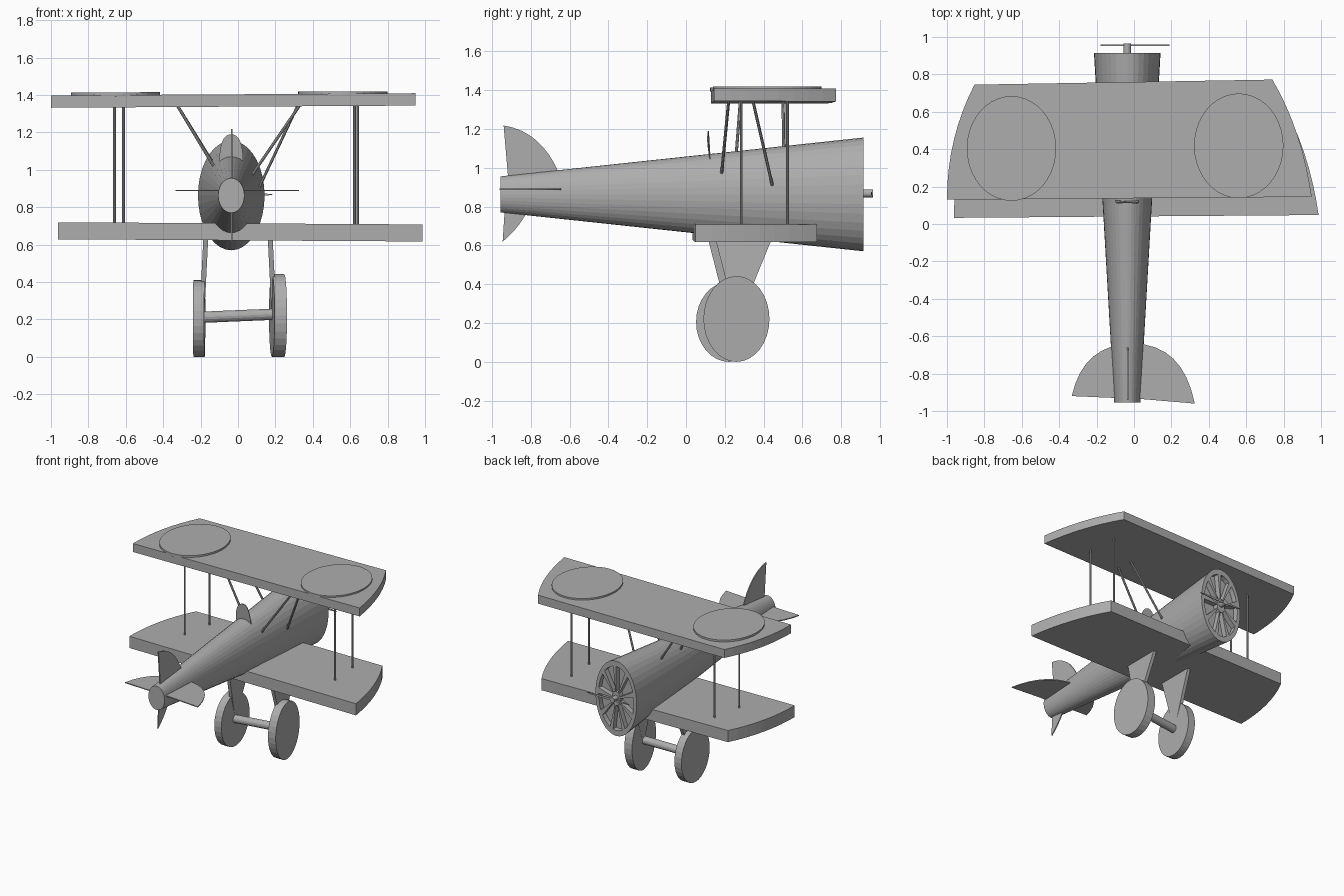
import bpy, bmesh, math
from mathutils import Vector, Matrix

cube = bpy.data.objects.get("Cube")
if cube:
    bpy.data.objects.remove(cube, do_unlink=True)

grey = bpy.data.materials.new("plain_grey")
grey.use_nodes = True
COLOUR = (0.42, 0.42, 0.42, 1)
grey.diffuse_color = COLOUR
grey.node_tree.nodes["Principled BSDF"].inputs["Base Color"].default_value = COLOUR


def finish(name, bm):
    bmesh.ops.recalc_face_normals(bm, faces=bm.faces)
    mesh = bpy.data.meshes.new(name)
    bm.to_mesh(mesh)
    bm.free()
    mesh.materials.append(grey)
    ob = bpy.data.objects.new(name, mesh)
    bpy.context.collection.objects.link(ob)
    return ob


def prism(name, outline, place, near, far):
    """Extrude a flat outline; place(u, v, depth) gives the 3D point."""
    bm = bmesh.new()
    a = [bm.verts.new(place(u, v, near)) for u, v in outline]
    b = [bm.verts.new(place(u, v, far)) for u, v in outline]
    bm.faces.new(a)
    bm.faces.new(b[::-1])
    n = len(a)
    for i in range(n):
        j = (i + 1) % n
        bm.faces.new((a[i], b[i], b[j], a[j]))
    return finish(name, bm)


def bend(p0, p1, p2, steps=8):
    """Points on a quadratic curve."""
    p0, p1, p2 = Vector(p0), Vector(p1), Vector(p2)
    return [tuple(p0 * (1 - t) ** 2 + p1 * 2 * t * (1 - t) + p2 * t * t)
            for t in (i / steps for i in range(steps + 1))]


def oval(cu, cv, ru, rv, n=32):
    return [(cu + ru * math.cos(math.tau * i / n), cv + rv * math.sin(math.tau * i / n))
            for i in range(n)]


def rod(name, start, end, radius=0.007, sides=8):
    a, b = Vector(start), Vector(end)
    bm = bmesh.new()
    turn = (b - a).to_track_quat('Z', 'Y').to_matrix().to_4x4()
    bmesh.ops.create_cone(bm, cap_ends=True, segments=sides, radius1=radius, radius2=radius,
                          depth=(b - a).length, matrix=Matrix.Translation((a + b) / 2) @ turn)
    return finish(name, bm)


def flat(slope):
    return lambda u, v, d: (u, v, d + slope * u)


def side(u, v, d):
    return (d, u, v)


# Fuselage: tapered oval tube with a spoked, recessed nose
SEG, CX, CZ = 36, -0.036, 0.863
bm = bmesh.new()


def ring(y, rx, rz):
    return [bm.verts.new((x, y, z)) for x, z in oval(CX, CZ, rx, rz, SEG)]


def bridge(a, b):
    return [bm.faces.new((a[i], a[(i + 1) % SEG], b[(i + 1) % SEG], b[i])) for i in range(SEG)]


NOSE = 0.915
tail = ring(-0.955, 0.07, 0.093)
rim = ring(NOSE, 0.178, 0.293)
lip = ring(NOSE, 0.152, 0.25)
boss = ring(NOSE, 0.034, 0.055)
bm.faces.new(tail)
bm.faces.new(boss)
bridge(tail, rim)
bridge(rim, lip)
openings = [f for i, f in enumerate(bridge(lip, boss)) if i % 4]
cut = bmesh.ops.extrude_face_region(bm, geom=openings)
bmesh.ops.translate(bm, vec=(0, -0.04, 0),
                    verts=[g for g in cut["geom"] if isinstance(g, bmesh.types.BMVert)])
bmesh.ops.delete(bm, geom=[f for f in openings if f.is_valid], context='FACES_ONLY')
finish("fuselage", bm)

# Propeller
rod("propeller_hub", (CX, 0.9, 0.868), (CX, 0.965, 0.868), 0.02, 16)
prism("propeller_blade", oval(0.005, 0.868, 0.185, 0.008, 16),
      lambda u, v, d: (u, d, v), 0.953, 0.959)

# Wings
upper = (bend((-0.853, 0.745), (-1.0, 0.46), (-1.0, 0.13))
         + bend((0.95, 0.145), (0.9, 0.5), (0.74, 0.772)))
lower = [(x + 0.037, y - 0.097) for x, y in upper]
prism("upper_wing", upper, flat(0.006), 1.338, 1.404)
prism("lower_wing", lower, flat(-0.006), 0.623, 0.714)

# Raised round panels on the upper wing
for name, cx, cy in (("right", -0.655, 0.404), ("left", 0.56, 0.418)):
    prism(name + "_wing_disc", oval(cx, cy, 0.239, 0.28, 40), flat(0.004), 1.395, 1.417)

# Upright struts between the wings
for name, x, y in (("right_rear", -0.66, 0.285), ("right_front", -0.612, 0.52),
                   ("left_rear", 0.64, 0.285), ("left_front", 0.623, 0.523)):
    rod(name + "_wing_strut", (x, y, 0.7), (x, y, 1.35))

# Slanted struts from the fuselage to the upper wing
for name, top, foot in (
        ("left_rear", (0.33, 0.22, 1.345), (0.07, 0.183, 0.965)),
        ("left_front", (0.32, 0.345, 1.345), (0.115, 0.445, 0.91)),
        ("right_rear", (-0.325, 0.28, 1.345), (-0.13, 0.255, 1.02)),
        ("right_front", (-0.325, 0.5, 1.345), (-0.13, 0.505, 1.03))):
    rod(name + "_body_strut", top, foot, 0.008)

# Windscreen: thin bowed plate
screen = bend((-0.1, 1.04), (-0.1, 1.19), (-0.036, 1.19)) \
    + bend((-0.036, 1.19), (0.028, 1.19), (0.028, 1.04))[1:]
prism("windscreen", screen,
      lambda u, v, d: (u, d - 0.2 * (v - 1.06) - 5 * (u - CX) ** 2, v), 0.139, 0.144)

# Tail surfaces
plane = (bend((-0.333, -0.92), (-0.27, -0.64), (-0.005, -0.64))
         + bend((-0.005, -0.64), (0.26, -0.64), (0.325, -0.96))[1:] + [(0.03, -0.935), (-0.1, -0.93)])
prism("tailplane", plane, flat(0), 0.886, 0.893)
fin = bend((-0.94, 1.218), (-0.75, 1.19), (-0.655, 0.975)) + [(-0.67, 0.87), (-0.91, 0.87)]
prism("tail_fin", fin, side, -0.037, -0.029)
keel = bend((-0.945, 0.62), (-0.87, 0.68), (-0.82, 0.77)) + [(-0.81, 0.85), (-0.93, 0.85)]
prism("lower_fin", keel, side, -0.037, -0.029)

# Landing gear: wheels, tapered legs and axle
for name, x, y, rz, half, yaw in (("left", 0.214, 0.26, 0.221, 0.033, -0.09),
                                  ("right", -0.208, 0.222, 0.206, 0.03, 0.02)):
    prism(name + "_wheel", oval(0, rz, 0.17, rz, 32),
          lambda u, v, d: (x + d + yaw * u, y + u, v), -half, half)
    sgn = 1 if x > 0 else -1
    leg = [(y - 0.11, 0.64), (y + 0.185, 0.64), (y + 0.025, 0.25), (y - 0.01, 0.25)]
    prism(name + "_leg", leg,
          lambda u, v, d: (d + sgn * (0.184 - 0.05 * (v - 0.4)), u, v), -0.013, 0.013)
rod("axle", (-0.19, 0.222, 0.212), (0.19, 0.255, 0.228), 0.03, 16)
